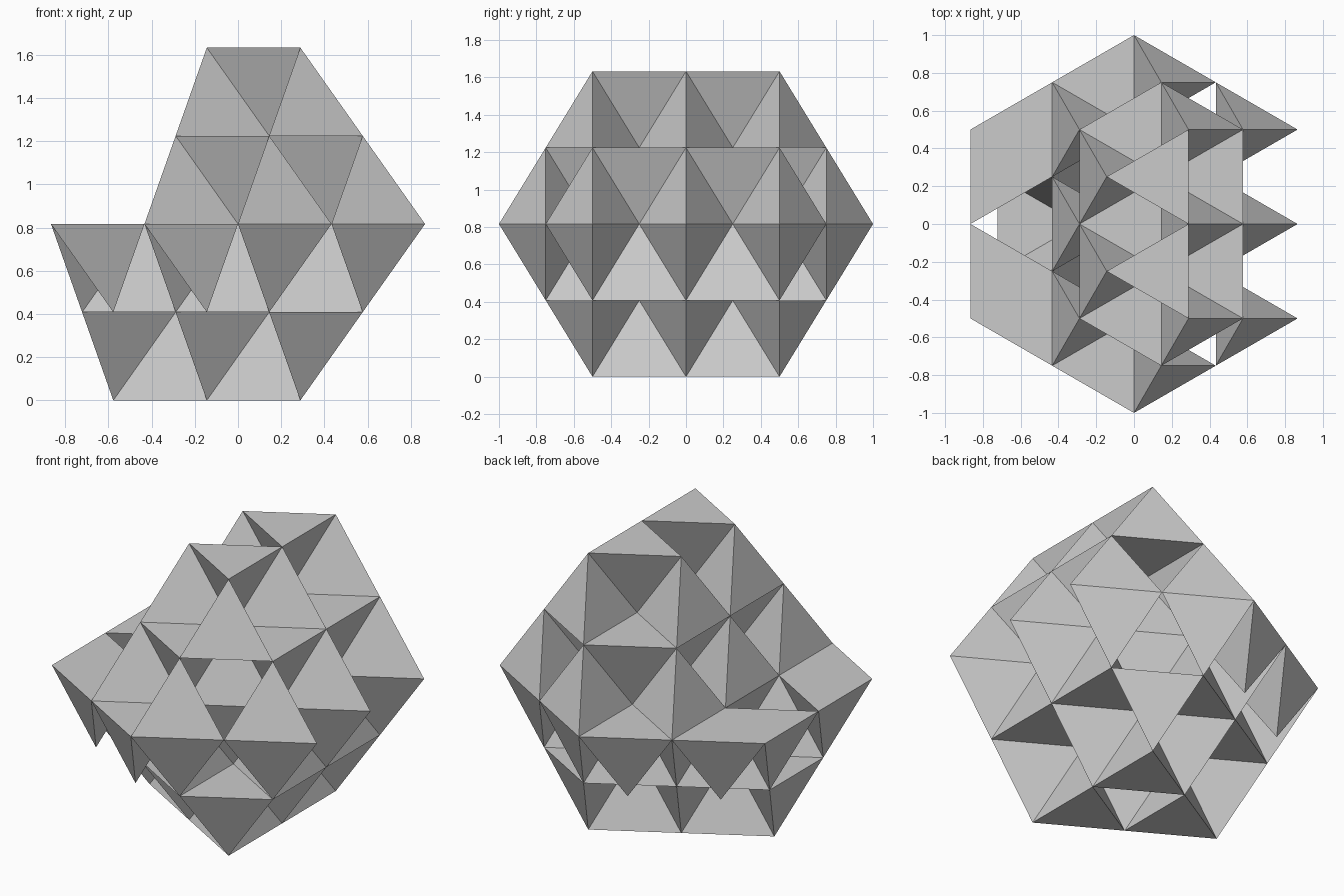
import bpy, bmesh, math
from mathutils import Vector

if "Cube" in bpy.data.objects:
    bpy.data.objects.remove(bpy.data.objects["Cube"])

E = 0.5                      # edge of one small tetrahedron
H = E * math.sqrt(2 / 3)     # its height = one layer
R = E / math.sqrt(3)         # base centroid to corner
MID = 2 * H                  # height of the middle plane


def tetra(cx, cy, base, tip, point_right=True):
    """Corners of a tetrahedron with its base triangle around (cx, cy)."""
    start = 0 if point_right else math.pi
    pts = [Vector((cx + R * math.cos(start + k * math.tau / 3),
                   cy + R * math.sin(start + k * math.tau / 3), base)) for k in range(3)]
    return pts + [Vector((cx, cy, tip))]


def layer_points(level):
    """Lattice points of a layer inside the big hexagonal body."""
    pts = []
    for i in range(-6, 7):
        for j in range(-6, 7):
            x = i * E * math.sqrt(3) / 2 + level * R / 2
            y = j * E + (i + level) % 2 * E / 2
            # middle hexagon, narrowed on alternating sides by the layer height
            ok = True
            for k in range(6):
                a = k * math.pi / 3
                slope = R if k % 2 == 0 else R / 2
                limit = math.sqrt(3) * E - level * slope
                ok &= x * math.cos(a) + y * math.sin(a) < limit + 0.01
            if ok:
                pts.append((x, y))
    return pts


def half_body():
    """All tetrahedra of one half, heights measured from the middle plane."""
    layers = [{(round(x, 2), round(y, 2)): (x, y) for x, y in layer_points(n)} for n in range(3)]

    def inside(pts, level):
        return all(any(math.hypot(p.x - x, p.y - y) < 0.02 for x, y in layers[level].values())
                   for p in pts)

    cells = []
    for n in range(2):
        for x, y in layers[n + 1].values():          # tips pointing outwards
            t = tetra(x, y, n * H, (n + 1) * H)
            if inside(t[:3], n):
                cells.append(t)
        for x, y in layers[n].values():              # tips pointing inwards
            t = tetra(x, y, (n + 1) * H, n * H, False)
            if inside(t[:3], n + 1):
                cells.append(t)
    return cells


def build(name, cells, sign):
    """One flat-shaded object made from a list of tetrahedra."""
    bm = bmesh.new()
    for c in cells:
        v = [bm.verts.new((p.x, p.y, MID + sign * p.z)) for p in c]
        for f in ((0, 1, 2), (0, 1, 3), (1, 2, 3), (2, 0, 3)):
            bm.faces.new([v[i] for i in f])
    bmesh.ops.recalc_face_normals(bm, faces=bm.faces[:])
    me = bpy.data.meshes.new(name)
    bm.to_mesh(me)
    bm.free()
    ob = bpy.data.objects.new(name, me)
    bpy.context.collection.objects.link(ob)
    return ob


def on_left_slope(p):
    """Points on the upper left side, where the body is cut away."""
    return p.z > 0.1 and p.x < -math.sqrt(3) * E + p.z * R / 2 / H + 0.02


body = half_body()

# Lower half: complete
build("lower_body", body, -1)

# Upper half: the outer left row is missing
build("upper_body", [c for c in body if not any(on_left_slope(p) for p in c)], 1)

# Extra hanging spikes along the left rim, front and back
spikes = [tetra(x, s * y, 0, H, False)
          for s in (1, -1) for x, y in ((-2 * R, E), (-R / 2, 1.5 * E))]
build("rim_spikes", spikes, -1)
